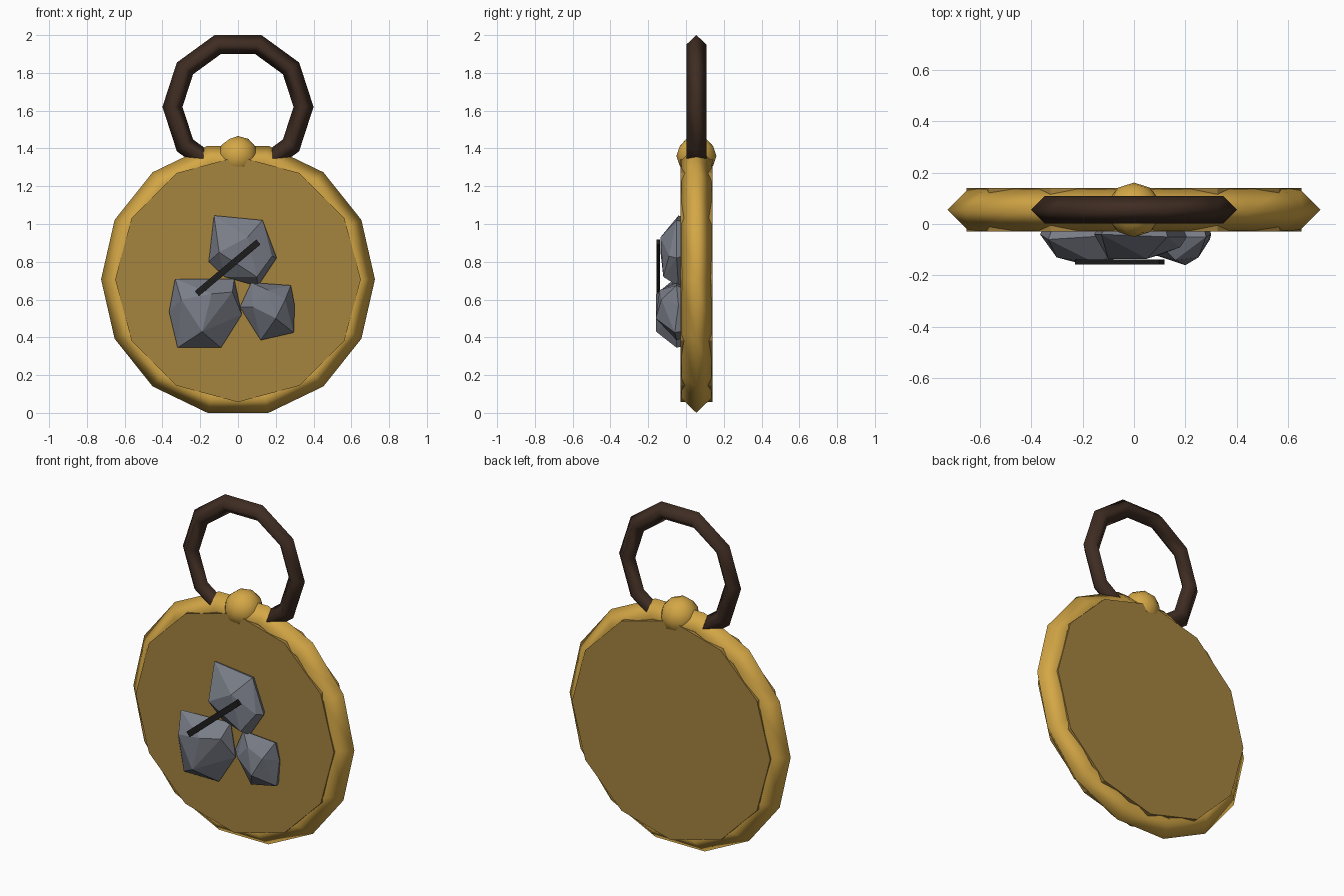
import bpy, bmesh
from math import radians

cube = bpy.data.objects.get("Cube")
if cube:
    bpy.data.objects.remove(cube, do_unlink=True)


def material(name, hex_code):
    channels = [int(hex_code[i:i + 2], 16) / 255 for i in (0, 2, 4)]
    linear = [c / 12.92 if c < 0.04045 else ((c + 0.055) / 1.055) ** 2.4 for c in channels]
    mat = bpy.data.materials.new(name)
    mat.use_nodes = True
    mat.diffuse_color = (*linear, 1)
    mat.node_tree.nodes["Principled BSDF"].inputs["Base Color"].default_value = (*linear, 1)
    return mat


gold = material("bright_gold", "D4A746")
old_gold = material("dull_gold", "A5833F")
leather = material("dark_brown", "3E2C22")
stone = material("stone_grey", "797D87")
black = material("black", "1D1D1D")

MID_Y = 0.055
DISC_Z = 0.707
UPRIGHT = (radians(90), 0, 0)


def finish(name, mat, smooth=False):
    obj = bpy.context.object
    obj.name = name
    obj.data.materials.append(mat)
    if smooth:
        bpy.ops.object.shade_smooth()
    return obj


def ring(name, mat, z, radius, thickness, sides):
    bpy.ops.mesh.primitive_torus_add(
        location=(0, MID_Y, z), rotation=UPRIGHT, major_radius=radius,
        minor_radius=thickness, major_segments=sides, minor_segments=4)
    return finish(name, mat, True)


# Medallion disc with its rim, hanging loop and knob
bpy.ops.mesh.primitive_cylinder_add(vertices=12, radius=0.65, depth=0.17,
                                    location=(0, MID_Y, DISC_Z), rotation=UPRIGHT)
finish("disc", old_gold)
ring("rim", gold, DISC_Z, 0.645, 0.08, 14)
ring("hanging_loop", leather, 1.62, 0.347, 0.053, 10)
bpy.ops.mesh.primitive_ico_sphere_add(subdivisions=2, radius=0.106,
                                      location=(0, MID_Y, 1.36))
finish("knob", gold, True)


def rock(name, outline, peaks):
    """Faceted stone: an outline sunk into the disc, and raised front corners."""
    bm = bmesh.new()
    for x, z, y in outline:
        bm.verts.new((x, y, z))
        bm.verts.new((x * 0.8 + peaks[0][0] * 0.2, 0.02, z * 0.8 + peaks[0][1] * 0.2))
    for x, z, y in peaks:
        bm.verts.new((x, y, z))
    hull = bmesh.ops.convex_hull(bm, input=bm.verts)
    loose = [v for v in bm.verts if not v.link_faces]
    bmesh.ops.delete(bm, geom=loose, context='VERTS')
    bmesh.ops.recalc_face_normals(bm, faces=bm.faces)
    mesh = bpy.data.meshes.new(name)
    bm.to_mesh(mesh)
    bm.free()
    obj = bpy.data.objects.new(name, mesh)
    mesh.materials.append(stone)
    bpy.context.collection.objects.link(obj)


# Three stones on the front
rock("upper_stone",
     [(-.127, 1.045, -.04), (.13, 1.02, -.05), (.205, .82, -.05),
      (.105, .67, -.04), (-.07, .72, -.05), (-.155, .8, -.04)],
     [(.05, .93, -.135), (-.1, .85, -.135), (.1, .72, -.12), (.18, .83, -.09)])
rock("lower_right_stone",
     [(-.333, .71, -.06), (-.02, .71, -.04), (.02, .52, -.05),
      (-.09, .345, -.05), (-.32, .345, -.05), (-.365, .535, -.04)],
     [(-.19, .43, -.158), (-.03, .64, -.12), (-.3, .6, -.13), (-.14, .63, -.158)])
rock("lower_left_stone",
     [(.07, .69, -.05), (.28, .675, -.05), (.3, .57, -.04),
      (.295, .425, -.06), (.12, .385, -.05), (.01, .56, -.04)],
     [(.2, .5, -.16), (.16, .65, -.14), (.08, .56, -.12), (.25, .6, -.13)])

# Dark slanted bar across the stones
bpy.ops.mesh.primitive_cube_add(size=1, location=(-0.055, -0.147, 0.768),
                                rotation=(0, radians(-40), 0))
bar = finish("slanted_bar", black)
bar.scale = (0.425, 0.02, 0.034)
